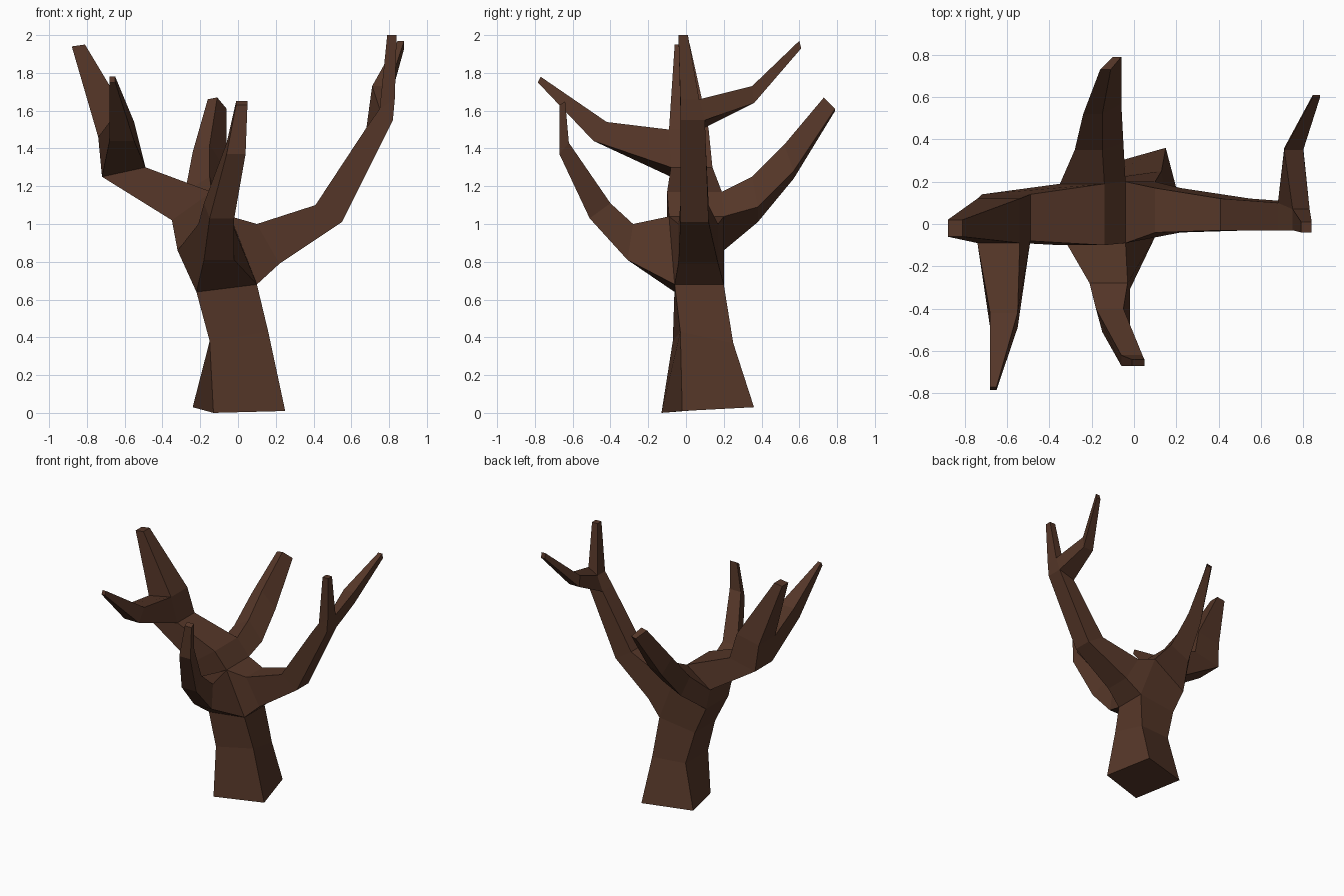
import bpy, bmesh
from mathutils import Vector

if "Cube" in bpy.data.objects:
    bpy.data.objects.remove(bpy.data.objects["Cube"])

bark = bpy.data.materials.new("bark")
bark.diffuse_color = (0.09, 0.037, 0.021, 1)
bark.use_nodes = True
bark.node_tree.nodes["Principled BSDF"].inputs["Base Color"].default_value = bark.diffuse_color


def loft(name, rings, cap_start=False, skip=()):
    """Skin four-point rings; skip lists (ring, side) openings where a limb grows."""
    bm = bmesh.new()
    vs = [[bm.verts.new(p) for p in r] for r in rings]
    for i in range(len(vs) - 1):
        for s in range(4):
            if (i, s) not in skip:
                t = (s + 1) % 4
                bm.faces.new((vs[i][s], vs[i][t], vs[i + 1][t], vs[i + 1][s]))
    bm.faces.new(vs[-1])
    if cap_start:
        bm.faces.new(vs[0][::-1])
    me = bpy.data.meshes.new(name)
    bm.to_mesh(me)
    bm.free()
    me.materials.append(bark)
    bpy.context.collection.objects.link(bpy.data.objects.new(name, me))


def opening(rings, i, s):
    """The quad of a parent limb that a new limb grows out of."""
    t = (s + 1) % 4
    return [rings[i][s], rings[i][t], rings[i + 1][t], rings[i + 1][s]]


def trunk_ring(x0, z0, x1, z1, y0, y1):
    return [Vector(p) for p in ((x0, y0, z0), (x1, y0, z1), (x1, y1, z1), (x0, y1, z0))]


def limb_ring(axis, a0, z0, a1, z1, c0, c1, d0=None, d1=None, tilt=0):
    """Lower edge at (a0, z0), upper edge at (a1, z1); c and d are sideways limits."""
    d0 = c0 if d0 is None else d0
    d1 = c1 if d1 is None else d1
    pts = [(a0, c0, z0 + tilt), (a0, c1, z0), (a1, d1, z1 - tilt), (a1, d0, z1)]
    return [Vector(p if axis == "x" else (p[1], p[0], p[2])) for p in pts]


# Trunk, running on into the left limb and its upright tip
trunk = [
    [(-.13, -.13, 0), (.25, -.02, .01), (.15, .36, .03), (-.24, .25, .03)],
    [(-.15, -.07, .38), (.16, -.03, .43), (.13, .25, .37), (-.15, .22, .38)],
    trunk_ring(-.22, .64, .10, .68, -.06, .20),
    trunk_ring(-.32, .86, -.04, 1.04, -.09, .20),
    trunk_ring(-.35, 1.02, -.14, 1.17, -.10, .19),
    trunk_ring(-.72, 1.25, -.49, 1.30, -.08, .14),
    trunk_ring(-.74, 1.46, -.54, 1.50, -.09, .12),
    trunk_ring(-.88, 1.94, -.81, 1.95, -.06, .02),
]
loft("trunk_and_left_limb", trunk, True, {(2, 0), (2, 1), (3, 2), (5, 0)})

# Right limb with upright tip
right = [opening(trunk, 2, 1)] + [limb_ring("x", *r) for r in (
    (.22, .79, .10, 1.00, -.04, .17),
    (.55, 1.01, .41, 1.10, -.03, .12),
    (.82, 1.55, .68, 1.51, -.03, .10),
    (.83, 1.66, .75, 1.61, -.03, .07),
    (.84, 2.00, .79, 2.00, -.04, .01))]
loft("right_limb", right, skip={(3, 1)})

# Twig growing backwards from the right limb
loft("right_back_twig", [opening(right, 3, 1)] + [limb_ring("y", *r) for r in (
    (.36, 1.64, .35, 1.73, .80, .71),
    (.61, 1.93, .60, 1.97, .88, .845))])

# Twig growing forwards from the left limb
loft("left_front_twig", [opening(trunk, 5, 0)] + [limb_ring("y", *r) for r in (
    (-.49, 1.44, -.42, 1.54, -.68, -.55),
    (-.785, 1.75, -.77, 1.78, -.68, -.65))])

# Front limb
loft("front_limb", [opening(trunk, 2, 0)] + [limb_ring("y", *r) for r in (
    (-.31, .81, -.28, 1.00, -.18, -.02, -.21, -.03),
    (-.51, 1.03, -.40, 1.11, -.15, -.02, -.18, -.05),
    (-.67, 1.37, -.62, 1.43, -.06, .04),
    (-.67, 1.63, -.64, 1.65, -.01, .05))])

# Back limb
loft("back_limb", [opening(trunk, 3, 2)] + [limb_ring("y", *r) for r in (
    (.38, 1.01, .35, 1.25, -.05, -.22, -.15, -.28, .08),
    (.57, 1.24, .52, 1.42, -.06, -.18, -.15, -.24, .04),
    (.79, 1.60, .73, 1.67, -.06, -.10, -.11, -.16, .01))])
